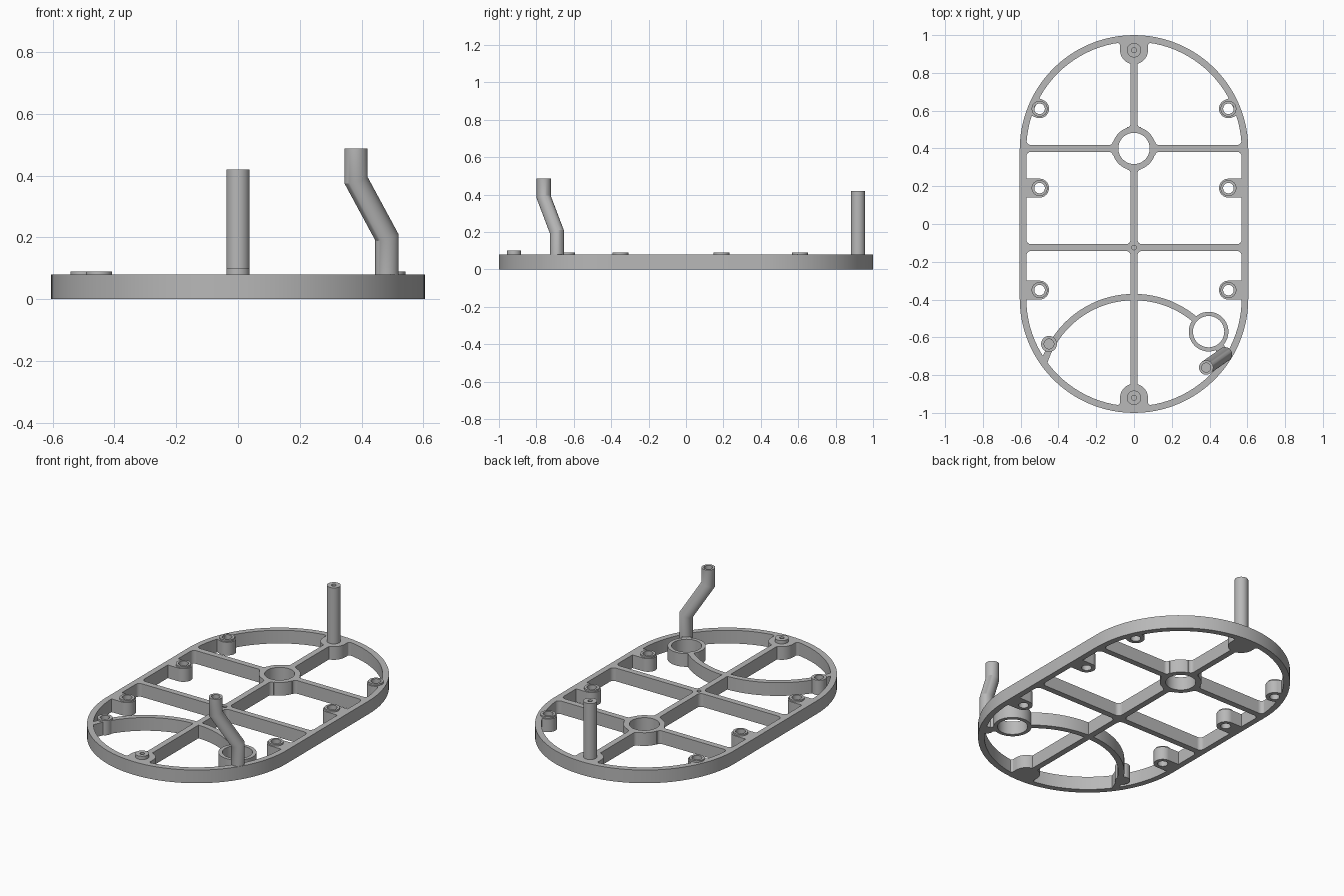
import bpy, math
from math import sin, cos, pi, radians
from mathutils import Vector

if "Cube" in bpy.data.objects:
    bpy.data.objects.remove(bpy.data.objects["Cube"], do_unlink=True)

grey = bpy.data.materials.new("plain grey")
grey.use_nodes = True
grey.diffuse_color = (0.48, 0.48, 0.48, 1)
grey.node_tree.nodes["Principled BSDF"].inputs["Base Color"].default_value = grey.diffuse_color

H = 0.08        # plate height
RIB = 0.018     # half width of a rib
END = 0.395     # centre of the rounded ends
R = 0.605       # outer radius of the rounded ends
WALL = 0.035


def loft(name, loops, cyclic=False):
    """Skin equal-length closed loops; cap both ends unless cyclic."""
    n, m = len(loops[0]), len(loops)
    verts = [p for loop in loops for p in loop]
    faces = []
    for a in range(m if cyclic else m - 1):
        b = (a + 1) % m
        for i in range(n):
            j = (i + 1) % n
            faces.append((a * n + i, a * n + j, b * n + j, b * n + i))
    if not cyclic:
        faces.append(tuple(reversed(range(n))))
        faces.append(tuple(range((m - 1) * n, m * n)))
    mesh = bpy.data.meshes.new(name)
    mesh.from_pydata(verts, [], faces)
    mesh.materials.append(grey)
    mesh.polygons.foreach_set("use_smooth", [True] * len(faces))
    mesh.set_sharp_from_angle(angle=radians(30))
    obj = bpy.data.objects.new(name, mesh)
    bpy.context.collection.objects.link(obj)
    return obj


def arc(x, y, r, a0, a1, steps):
    return [(x + r * cos(a0 + (a1 - a0) * i / steps),
             y + r * sin(a0 + (a1 - a0) * i / steps)) for i in range(steps + 1)]


def prism(name, pts):
    area = sum(p[0] * q[1] - q[0] * p[1] for p, q in zip(pts, pts[1:] + pts[:1]))
    pts = pts if area > 0 else pts[::-1]
    loft(name, [[(x, y, z) for x, y in pts] for z in (0, H)])


def lathe(name, x, y, profile, cyclic=False):
    loft(name, [[(px, py, z) for px, py in arc(x, y, r, 0, 2 * pi, 40)[:-1]]
                for r, z in profile], cyclic)


def bar(name, a, b, half=RIB):
    a, b = Vector(a), Vector(b)
    side = (b - a).normalized().orthogonal() * half
    prism(name, [tuple(p) for p in (a - side, b - side, b + side, a + side)])


def fillet(x, y, sx, sy, r=0.025):
    """Concave corner filler growing towards (sx, sy)."""
    curve = arc(r, r, r, 1.5 * pi, pi, 6)
    o = -0.008
    pts = [(o, o), (r, o)] + curve + [(o, r)]
    prism("corner_fillet", [(x + sx * u, y + sy * v) for u, v in pts])


def boss_web(x, y, angle, half, length, hole):
    """Square-sided web joining a round boss to the rim, clear of its hole."""
    pts = [(0, half), (length, half), (length, -half), (0, -half)]
    pts += arc(0, 0, hole, -pi / 2, pi / 2, 16)
    c, s = cos(angle), sin(angle)
    prism("boss_web", [(x + u * c - v * s, y + u * s + v * c) for u, v in pts])


# Outer rim
def stadium(r, z):
    pts = arc(0, END, r, 0, pi, 48) + arc(0, -END, r, pi, 2 * pi, 48)
    return [(x, y, z) for x, y in pts]


loft("outer_rim", [stadium(R, 0), stadium(R, H),
                   stadium(R - WALL, H), stadium(R - WALL, 0)], True)

# Large ring, cross hub and ribs
RING_Y, HUB_Y, RING_R = 0.4, -0.125, 0.115
lathe("centre_ring", 0, RING_Y,
      [(0.083, 0), (RING_R, 0), (RING_R, H), (0.083, H)], True)
lathe("cross_hub", 0, HUB_Y,
      [(0.03, 0), (0.03, H), (0.012, H), (0.012, 0.04)])
bar("spine_rib_front", (0, -0.86), (0, HUB_Y - 0.02))
bar("spine_rib_middle", (0, HUB_Y + 0.02), (0, RING_Y - 0.105))
bar("spine_rib_back", (0, RING_Y + 0.105), (0, 0.86))
for s in (-1, 1):
    bar("cross_rib_back", (s * 0.105, RING_Y), (s * 0.58, RING_Y))
    bar("cross_rib_front", (s * 0.02, HUB_Y), (s * 0.58, HUB_Y))
    for t in (-1, 1):
        for y in (RING_Y, HUB_Y):
            fillet(s * (R - WALL), y + t * RIB, -s, t)
        fillet(s * RIB, HUB_Y + t * RIB, s, t)
        fillet(s * RIB, RING_Y + t * (RING_R - 0.003), s, t, 0.02)
        fillet(s * (RING_R - 0.003), RING_Y + t * RIB, s, t, 0.02)

# Screw bosses along both sides
BOSS = [(0.028, 0), (0.05, 0), (0.05, H), (0.042, H), (0.042, 0.09), (0.028, 0.09)]
for s in (-1, 1):
    for y, tilt, length in ((0.61, 0.405, 0.035), (0.19, 0, 0.08), (-0.35, 0, 0.08)):
        lathe("side_boss", s * 0.5, y, BOSS, True)
        boss_web(s * 0.5, y, tilt if s > 0 else pi - tilt, 0.05, length, 0.04)

# Bosses at both ends: short peg at the front, tall post at the back
for s, name, top in ((-1, "front_peg", 0.1), (1, "back_post", 0.42)):
    lathe(name, 0, s * 0.92,
          [(0.074, 0), (0.074, H), (0.038, H), (0.038, top),
           (0.013, top), (0.013, top - 0.05)])
    boss_web(0, s * 0.92, s * pi / 2, 0.074, 0.05, 0.05)
    for t in (-1, 1):
        fillet(t * 0.072, s * 0.96, t, -s, 0.02)

# Curved rib with its blind boss
ARC_Y, ARC_R = -0.887, 0.5
for a0, a1 in ((49, 148), (154, 162)):
    a0, a1 = radians(a0), radians(a1)
    prism("curved_rib", arc(0, ARC_Y, ARC_R + 0.017, a0, a1, 40)
          + arc(0, ARC_Y, ARC_R - 0.017, a1, a0, 40))
lathe("curved_rib_boss", -0.45, -0.635,
      [(0.042, 0), (0.042, 0.09), (0.026, 0.09), (0.026, 0.03)])

# Front ring beside the bent tube
lathe("front_ring", 0.395, -0.57,
      [(0.083, 0), (0.105, 0), (0.105, H), (0.083, H)], True)
bar("front_ring_web", (0.452, -0.652), (0.49, -0.7), 0.025)

# Bent tube with mitred bends and an open top
low, high = Vector((0.482, -0.69, 0.2)), Vector((0.382, -0.76, 0.385))
mitre = (high - low).normalized() + Vector((0, 0, 1))


def tube_ring(c, z, r, bend=False):
    ring = []
    for u, v in arc(0, 0, r, 0, 2 * pi, 32)[:-1]:
        dz = -(mitre.x * u + mitre.y * v) / mitre.z if bend else 0
        ring.append((c.x + u, c.y + v, z + dz))
    return ring


loft("bent_tube", [tube_ring(low, 0, 0.038), tube_ring(low, low.z, 0.038, True),
                   tube_ring(high, high.z, 0.038, True), tube_ring(high, 0.487, 0.038),
                   tube_ring(high, 0.487, 0.024), tube_ring(high, 0.42, 0.024)])
